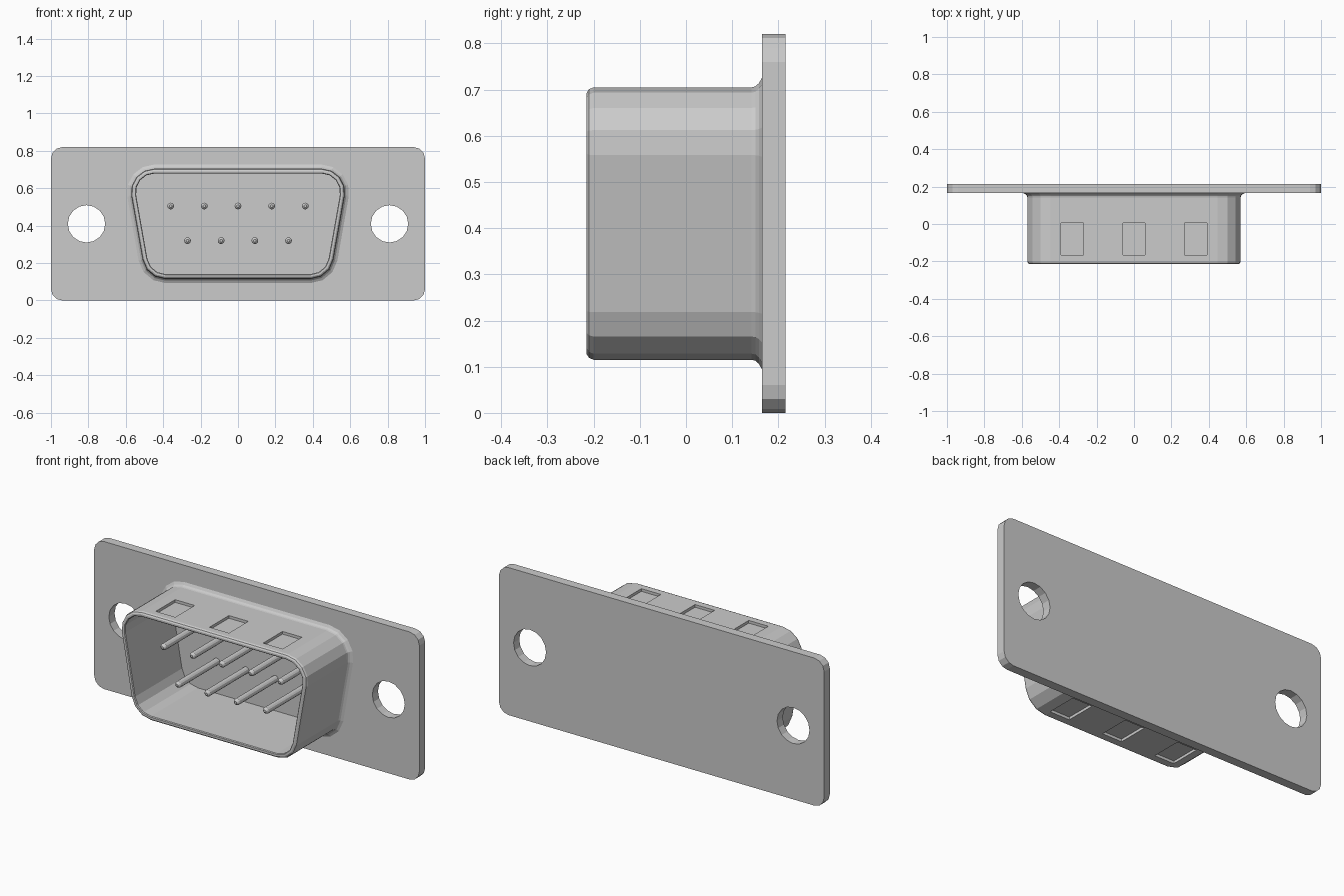
import bpy, bmesh
from math import sin, cos, pi, radians

cube = bpy.data.objects.get("Cube")
if cube:
    bpy.data.objects.remove(cube, do_unlink=True)

metal = bpy.data.materials.new("grey metal")
metal.use_nodes = True
GREY = (0.6, 0.6, 0.6, 1)
metal.diffuse_color = GREY
metal.node_tree.nodes["Principled BSDF"].inputs["Base Color"].default_value = GREY


def loft(name, rings):
    """Closed, capped solid; each ring is (y, outline of x, z points)."""
    bm = bmesh.new()
    loops = [[bm.verts.new((x, y, z)) for x, z in pts] for y, pts in rings]
    n = len(loops[0])
    for a, b in zip(loops, loops[1:]):
        for i in range(n):
            j = (i + 1) % n
            bm.faces.new((a[i], a[j], b[j], b[i]))
    bm.faces.new(loops[0])
    bm.faces.new(loops[-1])
    bmesh.ops.recalc_face_normals(bm, faces=bm.faces)
    mesh = bpy.data.meshes.new(name)
    bm.to_mesh(mesh)
    bm.free()
    mesh.materials.append(metal)
    obj = bpy.data.objects.new(name, mesh)
    bpy.context.collection.objects.link(obj)
    return obj


def arc(cx, cz, r, start, end, steps):
    angles = [radians(start + (end - start) * i / steps) for i in range(steps + 1)]
    return [(cx + r * cos(a), cz + r * sin(a)) for a in angles]


def circle(cx, cz, r, sides):
    return arc(cx, cz, r, 0, 360, sides)[:-1]


def mirrored(half):
    return half + [(-x, z) for x, z in reversed(half)]


def d_outline(grow):
    """Rounded trapezoid, widened or narrowed by an even offset."""
    r = 0.125 + grow
    return mirrored(arc(0.387, 0.24, r, -90, -10, 3) + arc(0.447, 0.58, r, -10, 90, 4))


def rectangle(cx, cz, w, h):
    return [(cx - w / 2, cz - h / 2), (cx + w / 2, cz - h / 2),
            (cx + w / 2, cz + h / 2), (cx - w / 2, cz + h / 2)]


def cut(target, cutter):
    cutter.hide_render = True
    mod = target.modifiers.new("cut", "BOOLEAN")
    mod.operation = "DIFFERENCE"
    mod.solver = "EXACT"
    mod.object = cutter
    bpy.context.view_layer.objects.active = target
    bpy.ops.object.modifier_apply(modifier=mod.name)
    bpy.data.objects.remove(cutter, do_unlink=True)


# Mounting plate with rounded corners, two screw holes and a seat for the shell
FRONT, BACK = 0.165, 0.215
plate_outline = mirrored(arc(0.94, 0.06, 0.06, -90, 0, 3) + arc(0.94, 0.76, 0.06, 0, 90, 3))
plate = loft("mounting_plate", [(FRONT, plate_outline), (BACK, plate_outline)])
for side in (-1, 1):
    hole = circle(0.81 * side, 0.41, 0.1, 16)
    cut(plate, loft("hole_cutter", [(0.1, hole), (0.3, hole)]))
cut(plate, loft("seat_cutter", [(0.1, d_outline(0)), (0.206, d_outline(0))]))

# Hollow shell: flared foot, straight wall, rounded rim, inner wall and floor
profile = [(0.204, -0.005), (FRONT, -0.005), (FRONT, 0.022), (0.158, 0.009),
           (0.15, 0.002), (0.142, 0), (-0.2, 0), (-0.21, -0.004),
           (-0.215, -0.012), (-0.215, -0.022), (-0.211, -0.026), (0.2, -0.026)]
shell = loft("connector_shell", [(y, d_outline(grow)) for y, grow in profile])

# Shallow rectangular dimples along the top and bottom walls
for x in (-0.33, 0, 0.33):
    for z in (0.705, 0.115):
        pocket = rectangle(x, z, 0.12, 0.03)
        cut(shell, loft("dimple_cutter", [(-0.165, pocket), (0.005, pocket)]))

# Two rows of contact pins with rounded tips
PIN = 0.018
tip = [(0.202, 1), (-0.137, 1), (-0.145, 0.8), (-0.151, 0.4)]
for row, count, z in (("upper", 5, 0.505), ("lower", 4, 0.32)):
    for i in range(count):
        x = (i - (count - 1) / 2) * 0.18
        loft(f"{row}_pin_{i + 1}", [(y, circle(x, z, PIN * s, 12)) for y, s in tip])
